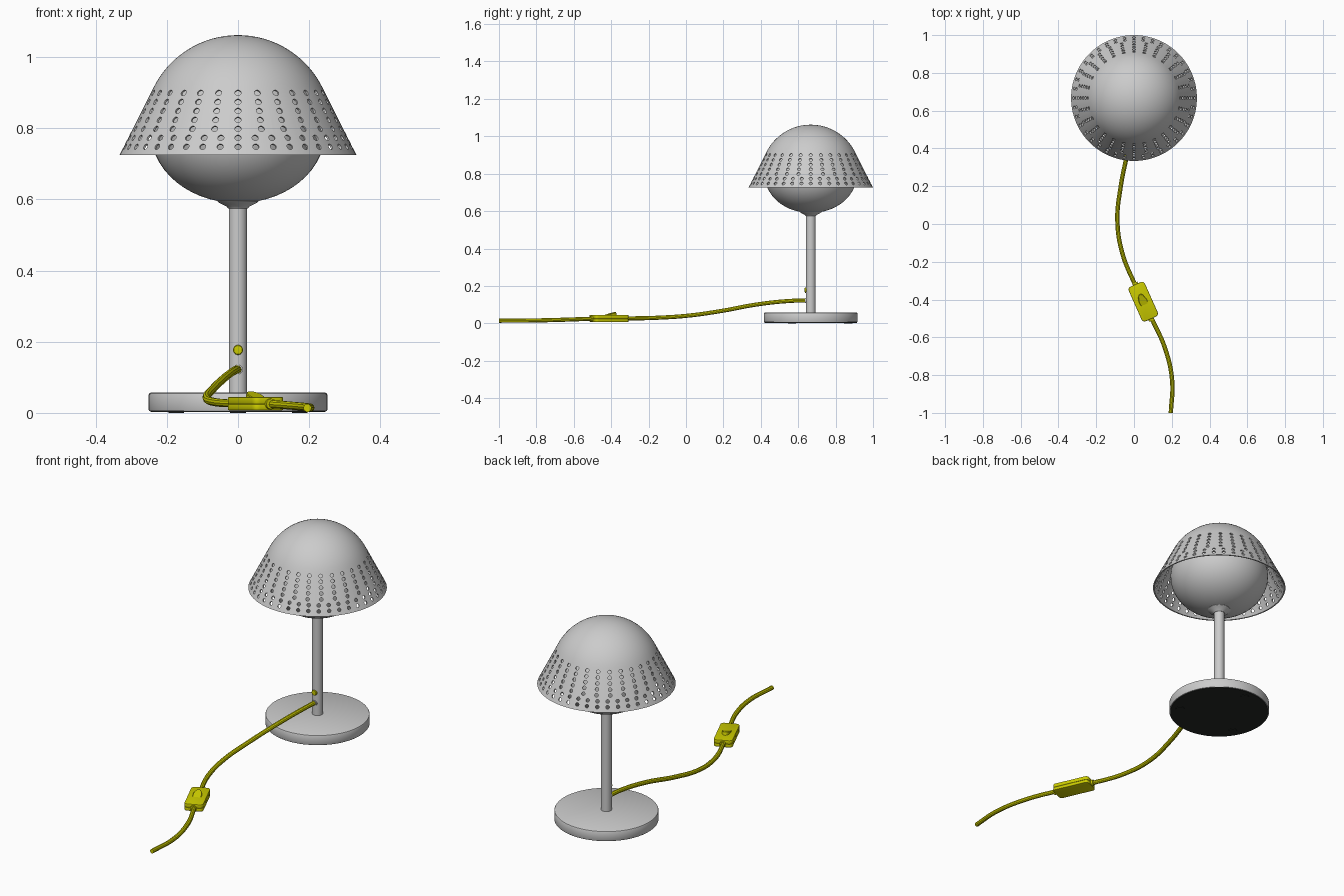
import bpy, bmesh, math
from mathutils import Vector, Matrix

if "Cube" in bpy.data.objects:
    bpy.data.objects.remove(bpy.data.objects["Cube"])

CY = 0.667  # lamp axis position along y


def material(name, rgb):
    m = bpy.data.materials.new(name)
    m.diffuse_color = (*rgb, 1)
    m.use_nodes = True
    m.node_tree.nodes["Principled BSDF"].inputs["Base Color"].default_value = m.diffuse_color
    return m


GREY = material("light_grey", (0.6, 0.6, 0.6))
YELLOW = material("yellow", (0.6, 0.6, 0.0))
DARK = material("near_black", (0.018, 0.021, 0.019))


def finish(name, bm, mat, loc=(0, 0, 0), rot=None):
    bmesh.ops.recalc_face_normals(bm, faces=bm.faces)
    me = bpy.data.meshes.new(name)
    bm.to_mesh(me)
    bm.free()
    ob = bpy.data.objects.new(name, me)
    me.materials.append(mat)
    bpy.context.collection.objects.link(ob)
    ob.location = loc
    if rot:
        ob.rotation_euler = rot
    return ob


def smooth(ob, angle=35):
    bpy.ops.object.select_all(action='DESELECT')
    ob.select_set(True)
    bpy.context.view_layer.objects.active = ob
    bpy.ops.object.shade_smooth_by_angle(angle=math.radians(angle))


def lathe(name, profile, mat, n=64, loc=(0, CY, 0), rot=None):
    """Closed solid of revolution; the profile starts and ends on the axis."""
    bm = bmesh.new()
    rings = []
    for r, z in profile:
        if r < 1e-6:
            rings.append([bm.verts.new((0, 0, z))])
        else:
            rings.append([bm.verts.new((r * math.cos(2 * math.pi * i / n),
                                        r * math.sin(2 * math.pi * i / n), z)) for i in range(n)])
    for a, b in zip(rings, rings[1:]):
        for i in range(n):
            j = (i + 1) % n
            f = [a[i % len(a)], a[j % len(a)], b[j % len(b)], b[i % len(b)]]
            bm.faces.new(list(dict.fromkeys(f)))
    ob = finish(name, bm, mat, loc, rot)
    smooth(ob)
    return ob


# Base, with dark underside and pads
lathe("base", [(0, 0.006), (0.25, 0.006), (0.251, 0.008), (0.251, 0.051), (0.249, 0.055),
               (0.245, 0.057), (0, 0.057)], GREY, 96)
lathe("base_underside", [(0, 0.003), (0.246, 0.003), (0.246, 0.0065), (0, 0.0065)], DARK, 96)
for i in range(3):
    a = math.radians(90 + 120 * i)
    lathe(f"foot_pad_{i + 1}", [(0, 0), (0.022, 0), (0.022, 0.004), (0, 0.004)], DARK, 24,
          (0.2 * math.cos(a), CY + 0.2 * math.sin(a), 0))

# Stem and flared collar under the globe
lathe("stem", [(0, 0.05), (0.026, 0.05), (0.026, 0.6), (0, 0.6)], GREY, 32)
lathe("collar", [(0, 0.575), (0.028, 0.575), (0.032, 0.58), (0.052, 0.59), (0.057, 0.594),
                 (0.057, 0.6), (0, 0.61)], GREY, 48)

# Globe: flattened ball half hidden by the shade
lathe("globe", [(0.245 * math.sin(math.pi * i / 28), 0.79 - 0.2 * math.cos(math.pi * i / 28))
                for i in range(29)], GREY, 96)

# Shade: spherical dome tangent to a straight cone, as a thin shell
R, ZC, T = 0.265, 0.797, 0.006
tilt = math.atan(0.5)


def shell(radius, rim_r):
    dome = [(radius * math.cos(t), ZC + radius * math.sin(t))
            for t in [math.pi / 2 - (math.pi / 2 - tilt) * i / 16 for i in range(17)]]
    dome[0] = (0, ZC + radius)
    return dome + [(rim_r, 0.725)]


shade = lathe("shade", shell(R, 0.333) + shell(R - T, 0.333 - T * 1.12)[::-1], GREY, 112)

# Perforations: seven rows of round holes drilled square to the cone
bm = bmesh.new()
for row in range(7):
    z = 0.90 - 0.0253 * row
    r = 0.333 - 0.5 * (z - 0.725)
    count = 28 if row < 5 else 40
    for k in range(count):
        a = 2 * math.pi * k / count - math.pi / 2
        normal = Vector((math.cos(a) * math.cos(tilt), math.sin(a) * math.cos(tilt), math.sin(tilt)))
        turn = normal.to_track_quat('Z', 'Y').to_matrix().to_4x4()
        bmesh.ops.create_cone(bm, cap_ends=True, segments=12, radius1=0.0088, radius2=0.0088, depth=0.04,
                              matrix=Matrix.Translation((r * math.cos(a), r * math.sin(a), z)) @ turn)
cutter = finish("hole_cutter", bm, GREY, (0, CY, 0))
cutter.hide_render = True
mod = shade.modifiers.new("holes", 'BOOLEAN')
mod.operation = 'DIFFERENCE'
mod.solver = 'EXACT'
mod.object = cutter
bpy.context.view_layer.update()
bpy.ops.object.select_all(action='DESELECT')
shade.select_set(True)
bpy.context.view_layer.objects.active = shade
bpy.ops.object.modifier_apply(modifier="holes")
bpy.data.objects.remove(cutter, do_unlink=True)
smooth(shade)

# Button and cable grommet on the front of the stem
FRONT = (math.pi / 2, 0, 0)
lathe("stem_button", [(0, 0), (0.014, 0), (0.014, 0.012), (0.012, 0.014), (0, 0.015)], YELLOW, 24,
      (0, CY - 0.018, 0.177), FRONT)
lathe("cable_grommet", [(0, 0), (0.014, 0), (0.014, 0.012), (0, 0.012)], GREY, 24,
      (0, CY - 0.018, 0.122), FRONT)

# Cable
path = [(0, 0.66, 0.122), (-0.008, 0.56, 0.12), (-0.035, 0.38, 0.101), (-0.07, 0.2, 0.068),
        (-0.088, 0.02, 0.042), (-0.063, -0.15, 0.03), (0.005, -0.32, 0.026), (0.049, -0.411, 0.025),
        (0.098, -0.51, 0.024), (0.165, -0.66, 0.019), (0.202, -0.83, 0.015), (0.195, -1.0, 0.014)]
cu = bpy.data.curves.new("cable", 'CURVE')
cu.dimensions = '3D'
cu.bevel_depth = 0.0115
cu.bevel_resolution = 3
cu.use_fill_caps = True
sp = cu.splines.new('BEZIER')
sp.bezier_points.add(len(path) - 1)
for p, co in zip(sp.bezier_points, path):
    p.co = co
    p.handle_left_type = p.handle_right_type = 'AUTO'
cu.materials.append(YELLOW)
cable = bpy.data.objects.new("cable", cu)
bpy.context.collection.objects.link(cable)
bpy.ops.object.select_all(action='DESELECT')
cable.select_set(True)
bpy.context.view_layer.objects.active = cable
bpy.ops.object.convert(target='MESH')
smooth(bpy.context.view_layer.objects.active)

# Inline switch: two rounded halves, end sleeves and a tilted oval rocker (local x runs along the cable)
SWITCH = Vector((0.049, -0.411, 0))
TURN = math.radians(-66)


def rounded_box(name, size, z):
    bm = bmesh.new()
    bmesh.ops.create_cube(bm, size=1, matrix=Matrix.Diagonal((*size, 1)))
    upright = [e for e in bm.edges if abs(e.verts[0].co.z - e.verts[1].co.z) > 1e-5]
    bmesh.ops.bevel(bm, geom=upright, offset=0.018, segments=5, profile=0.5, affect='EDGES')
    flat = [e for e in bm.edges if abs(e.verts[0].co.z - e.verts[1].co.z) < 1e-5]
    bmesh.ops.bevel(bm, geom=flat, offset=0.004, segments=2, profile=0.5, affect='EDGES')
    smooth(finish(name, bm, YELLOW, SWITCH + Vector((0, 0, z)), (0, 0, TURN)))


rounded_box("switch_lower_half", (0.2, 0.094, 0.018), 0.016)
rounded_box("switch_upper_half", (0.2, 0.094, 0.021), 0.0345)
along = Vector((math.cos(TURN), math.sin(TURN), 0))
for side in (-1, 1):
    lathe(f"switch_sleeve_{side + 2}", [(0, -0.012), (0.015, -0.012), (0.015, 0.012), (0, 0.012)],
          YELLOW, 20, SWITCH + along * side * 0.098 + Vector((0, 0, 0.025)), (0, math.pi / 2, TURN))
rocker = lathe("switch_rocker", [(0, -0.012), (0.022, -0.012), (0.022, 0.004), (0.02, 0.006), (0, 0.006)],
               YELLOW, 32, SWITCH + Vector((0, 0, 0.044)), (0, math.radians(17), TURN))
rocker.scale = (1.9, 1, 1)
